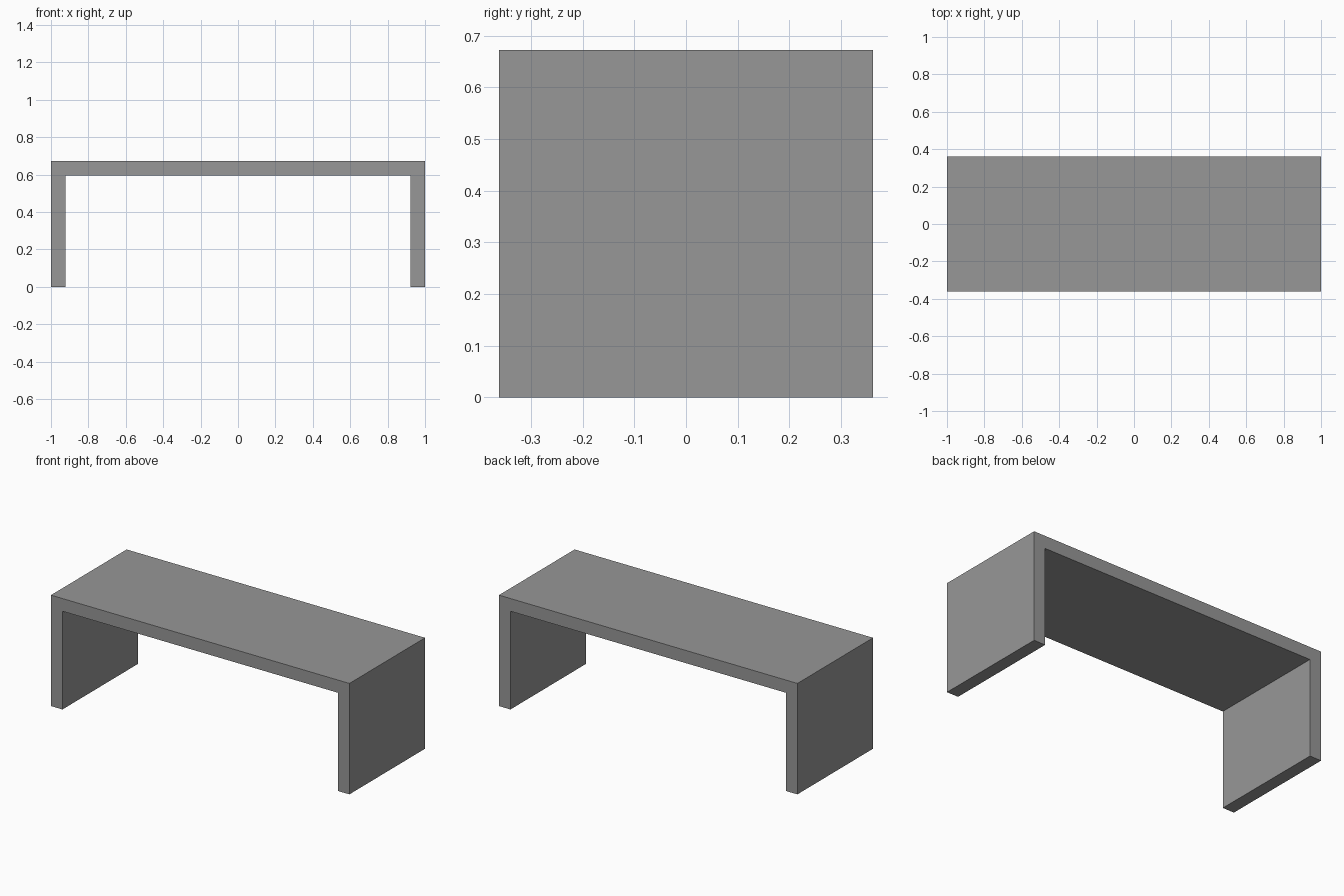
import bpy

# Remove the default cube
cube = bpy.data.objects.get("Cube")
if cube:
    bpy.data.objects.remove(cube, do_unlink=True)

# Overall sizes
LENGTH, DEPTH, HEIGHT, THICK = 2.0, 0.724, 0.672, 0.077

# Single plain grey
grey = bpy.data.materials.new("plain grey")
grey.use_nodes = True
colour = (0.31, 0.31, 0.31, 1.0)
grey.diffuse_color = colour
grey.node_tree.nodes["Principled BSDF"].inputs["Base Color"].default_value = colour

# Bench: bridge-shaped front profile, extruded through the depth
half, inner, under = LENGTH / 2, LENGTH / 2 - THICK, HEIGHT - THICK
right_side = [(inner, under), (inner, 0), (half, 0), (half, HEIGHT)]
profile = right_side + [(-x, z) for x, z in reversed(right_side)]
n = len(profile)
verts = [(x, y, z) for y in (-DEPTH / 2, DEPTH / 2) for x, z in profile]

# Front and back as leg, top and leg panels that share the mitred corners
panels = [[0, 1, 2, 3], [0, 3, 4, 7], [7, 4, 5, 6]]
faces = panels + [[i + n for i in reversed(p)] for p in panels]
faces += [[i, i + n, (i + 1) % n + n, (i + 1) % n] for i in range(n)]

mesh = bpy.data.meshes.new("bench")
mesh.from_pydata(verts, [], faces)
mesh.materials.append(grey)
mesh.validate()
bench = bpy.data.objects.new("bench", mesh)
bpy.context.collection.objects.link(bench)

# Make all faces point outwards
import bmesh
bm = bmesh.new()
bm.from_mesh(mesh)
bmesh.ops.recalc_face_normals(bm, faces=bm.faces)
bm.to_mesh(mesh)
bm.free()
